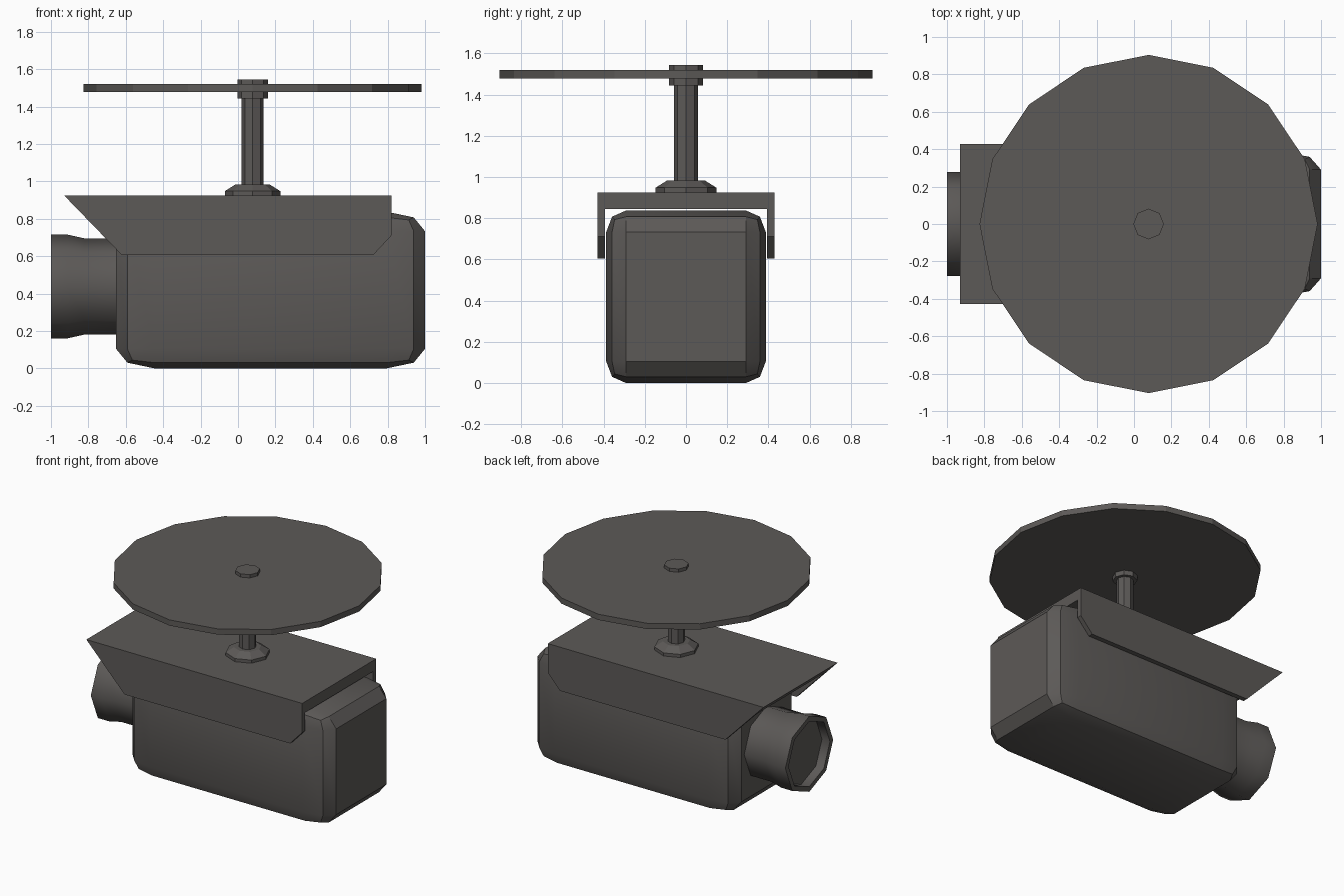
import bpy, bmesh, math
from mathutils import Matrix, Vector

if "Cube" in bpy.data.objects:
    bpy.data.objects.remove(bpy.data.objects["Cube"])

grey = bpy.data.materials.new("dark_warm_grey")
grey.diffuse_color = (0.108, 0.101, 0.096, 1)
grey.use_nodes = True
grey.node_tree.nodes["Principled BSDF"].inputs["Base Color"].default_value = grey.diffuse_color


def finish(name, bm, smooth=None):
    bmesh.ops.recalc_face_normals(bm, faces=bm.faces)
    me = bpy.data.meshes.new(name)
    bm.to_mesh(me)
    bm.free()
    me.materials.append(grey)
    ob = bpy.data.objects.new(name, me)
    bpy.context.collection.objects.link(ob)
    if smooth:
        bpy.ops.object.select_all(action='DESELECT')
        ob.select_set(True)
        bpy.context.view_layer.objects.active = ob
        bpy.ops.object.shade_smooth_by_angle(angle=math.radians(smooth))
    return ob


def lathe(name, profile, sides, matrix, smooth=None):
    """Revolve (radius, height) points about z, cap both ends, then place."""
    bm = bmesh.new()
    rings = []
    for r, h in profile:
        rings.append([bm.verts.new((r * math.cos(2 * math.pi * i / sides),
                                    r * math.sin(2 * math.pi * i / sides), h))
                      for i in range(sides)])
    for a, b in zip(rings, rings[1:]):
        for i in range(sides):
            j = (i + 1) % sides
            bm.faces.new((a[i], a[j], b[j], b[i]))
    bm.faces.new(rings[0])
    bm.faces.new(rings[-1])
    bm.transform(matrix)
    return finish(name, bm, smooth)


# camera body: bevelled unit cube stretched to size
bm = bmesh.new()
bmesh.ops.create_cube(bm, size=1)
bmesh.ops.bevel(bm, geom=bm.edges[:], offset=0.125, segments=2,
                profile=0.5, affect='EDGES')
bm.transform(Matrix.Translation((0.174, 0, 0.42)) @
             Matrix.Diagonal((1.652, 0.774, 0.838, 1)))
bmesh.ops.translate(bm, verts=bm.verts, vec=(0, 0, -min(v.co.z for v in bm.verts)))
finish("camera_body", bm, 30)

# lens barrel pointing along -x, with a recessed front glass
along_x = Matrix.Translation((0, 0, 0.438)) @ Matrix.Rotation(-math.pi / 2, 4, 'Y')
lathe("lens_barrel",
      [(0.257, 0.62), (0.257, 0.82), (0.277, 0.91), (0.277, 1.0),
       (0.24, 1.0), (0.24, 0.935)], 8, along_x, 50)

# sun hood: U-shaped section with slanted front and clipped rear corners
half = [(0.429, 0.605), (0.429, 0.711), (0.429, 0.925)]
inner = [(0.394, 0.845), (0.394, 0.711), (0.394, 0.605)]
section = ([(-y, z) for y, z in half] + half[::-1] +
           inner[::-1] + [(-y, z) for y, z in inner])
bm = bmesh.new()
front = [bm.verts.new((-0.62 - (z - 0.605) * 0.31 / 0.32, y, z)) for y, z in section]
rear = [bm.verts.new((0.722 if z < 0.7 else 0.821, y, z)) for y, z in section]
n = len(section)
for i in range(n):
    j = (i + 1) % n
    bm.faces.new((front[i], front[j], rear[j], rear[i]))
for cap in (front, rear):
    for ids in ((0, 1, 10, 11), (1, 2, 3, 4, 7, 8, 9, 10), (4, 5, 6, 7)):
        bm.faces.new([cap[k] for k in ids])
finish("sun_hood", bm)

# ceiling mount
axis = Matrix.Translation((0.078, 0, 0))
lathe("mount_flange", [(0.148, 0.922), (0.148, 0.948), (0.092, 0.983)], 8, axis)
lathe("mount_pole", [(0.058, 0.97), (0.058, 1.46)], 8, axis)
lathe("mount_nut", [(0.082, 1.443), (0.082, 1.544)], 8, axis)
lathe("ceiling_disc", [(0.904, 1.478), (0.904, 1.52)], 16, axis)
